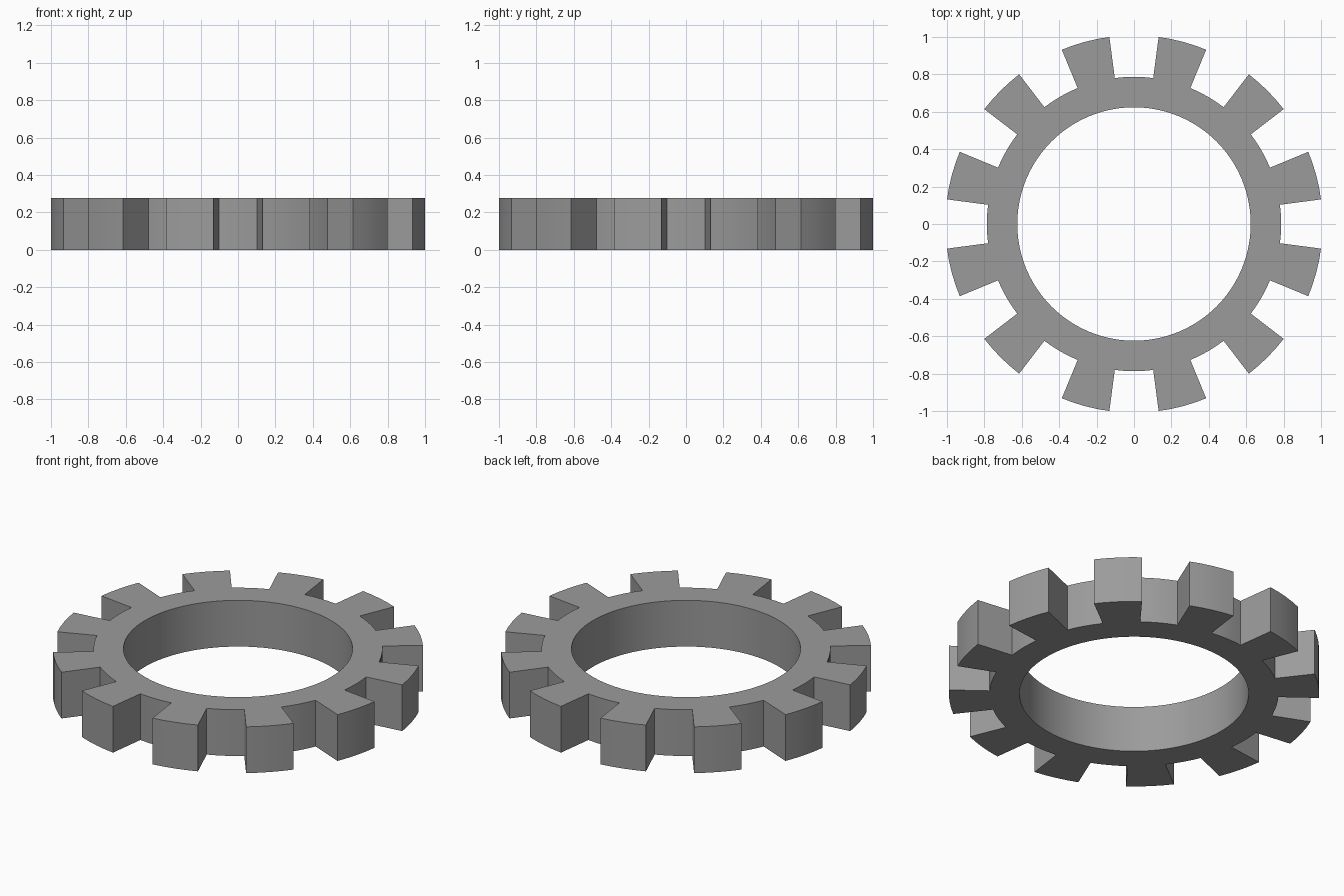
import bpy, bmesh, math

if "Cube" in bpy.data.objects:
    bpy.data.objects.remove(bpy.data.objects["Cube"])

TEETH, SEG = 12, 4            # tooth count, arc segments per tooth or gap
R_HOLE, R_ROOT, R_TIP, HEIGHT = 0.624, 0.787, 1.0085, 0.278
N = TEETH * SEG * 2
START = math.radians(7.5)     # first tooth edge, so gaps sit on the axes

bm = bmesh.new()


def ring(radius):
    return [bm.verts.new((radius * math.cos(START + 2 * math.pi * i / N),
                          radius * math.sin(START + 2 * math.pi * i / N), 0))
            for i in range(N)]


# Flat gear outline: full inner band plus alternating tooth patches
hole, root, tip = ring(R_HOLE), ring(R_ROOT), ring(R_TIP)
for i in range(N):
    j = (i + 1) % N
    bm.faces.new((hole[i], root[i], root[j], hole[j]))
    if (i // SEG) % 2 == 0:
        bm.faces.new((root[i], tip[i], tip[j], root[j]))
bmesh.ops.delete(bm, geom=[v for v in bm.verts if not v.link_faces], context='VERTS')

# Raise the outline to full thickness
res = bmesh.ops.extrude_face_region(bm, geom=bm.faces[:], use_keep_orig=True)
top = [g for g in res['geom'] if isinstance(g, bmesh.types.BMVert)]
bmesh.ops.translate(bm, verts=top, vec=(0, 0, HEIGHT))
bmesh.ops.recalc_face_normals(bm, faces=bm.faces[:])

mesh = bpy.data.meshes.new("gear_ring")
bm.to_mesh(mesh)
bm.free()
gear = bpy.data.objects.new("gear_ring", mesh)
bpy.context.collection.objects.link(gear)

# Dark grey metal
metal = bpy.data.materials.new("dark_metal")
metal.diffuse_color = (0.33, 0.33, 0.33, 1)
metal.use_nodes = True
metal.node_tree.nodes["Principled BSDF"].inputs["Base Color"].default_value = metal.diffuse_color
mesh.materials.append(metal)

# Smooth curved walls, sharp corners
bpy.context.view_layer.objects.active = gear
gear.select_set(True)
bpy.ops.object.shade_smooth_by_angle(angle=math.radians(30))
